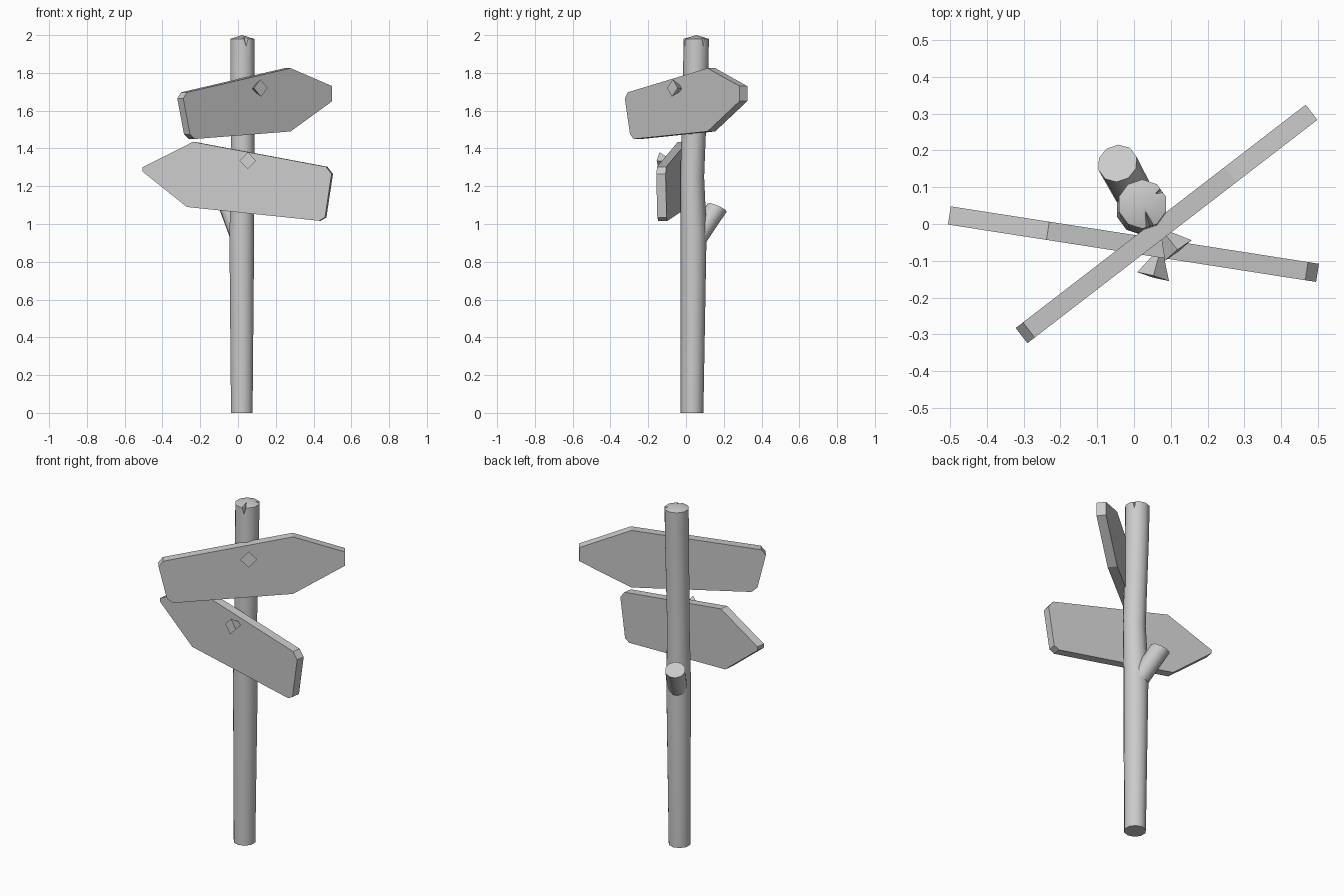
import bpy, bmesh, math
from mathutils import Vector

cube = bpy.data.objects.get("Cube")
if cube:
    bpy.data.objects.remove(cube, do_unlink=True)

wood = bpy.data.materials.new("grey_wood")
wood.use_nodes = True
GREY = (0.6, 0.6, 0.6, 1)
wood.diffuse_color = GREY
wood.node_tree.nodes["Principled BSDF"].inputs["Base Color"].default_value = GREY


def finish(bm, name):
    bmesh.ops.recalc_face_normals(bm, faces=bm.faces)
    mesh = bpy.data.meshes.new(name)
    bm.to_mesh(mesh)
    bm.free()
    mesh.materials.append(wood)
    obj = bpy.data.objects.new(name, mesh)
    bpy.context.collection.objects.link(obj)
    return obj


def smooth(obj):
    bpy.ops.object.select_all(action='DESELECT')
    obj.select_set(True)
    bpy.context.view_layer.objects.active = obj
    bpy.ops.object.shade_smooth_by_angle(angle=math.radians(42))


def tube(name, rings, sides, tip=None):
    """Loft rings of (centre, radius, normal); tip raises the end cap to a point."""
    bm = bmesh.new()
    loops = []
    for centre, radius, normal in rings:
        turn = Vector((0, 0, 1)).rotation_difference(Vector(normal))
        loops.append([bm.verts.new(Vector(centre) + turn @ Vector(
            (radius * math.cos(a), radius * math.sin(a), 0)))
            for a in (math.tau * (i + 0.5) / sides for i in range(sides))])
    for low, high in zip(loops, loops[1:]):
        for i in range(sides):
            j = (i + 1) % sides
            bm.faces.new((low[i], low[j], high[j], high[i]))
    bm.faces.new(loops[0])
    if tip:
        peak = bm.verts.new(tip)
        for i in range(sides):
            bm.faces.new((loops[-1][i], loops[-1][(i + 1) % sides], peak))
    else:
        bm.faces.new(loops[-1])
    return finish(bm, name)


def board(name, centre, along, thickness, outline):
    """Extrude an outline of (distance along the board, height)."""
    u = Vector((*along, 0)).normalized()
    n = Vector((u.y, -u.x, 0))
    bm = bmesh.new()
    front = [bm.verts.new(Vector((*centre, z)) + u * s + n * thickness / 2)
             for s, z in outline]
    face = bm.faces.new(front)
    made = bmesh.ops.extrude_face_region(bm, geom=[face], use_keep_orig=True)
    moved = [v for v in made["geom"] if isinstance(v, bmesh.types.BMVert)]
    bmesh.ops.translate(bm, verts=moved, vec=-n * thickness)
    return finish(bm, name)


def nail(name, head, point, side, half):
    """Four-sided spike with a flat diamond head facing outwards."""
    c, p = Vector(head), Vector(point)
    u = Vector(side).normalized()
    up = u.cross(p - c).normalized()
    bm = bmesh.new()
    ring = [bm.verts.new(c + d * half) for d in (u, up, -u, -up)]
    apex = bm.verts.new(p)
    bm.faces.new(ring)
    for i in range(4):
        bm.faces.new((ring[i], ring[(i + 1) % 4], apex))
    return finish(bm, name)


def notch(target, name, inner, outer, width, depth):
    """Cut a wedge that opens from the middle of the post top to its rim."""
    a, b = Vector((*inner, 2.02)), Vector((*outer, 2.02))
    w = Vector((-(b - a).y, (b - a).x, 0)).normalized() * width / 2
    bm = bmesh.new()
    v = [bm.verts.new(p) for p in (a, b + w, b - w, b - Vector((0, 0, depth)))]
    for ids in ((0, 1, 2), (0, 1, 3), (0, 2, 3), (1, 2, 3)):
        bm.faces.new([v[i] for i in ids])
    cutter = finish(bm, name)
    cutter.hide_render = True
    cutter.hide_set(True)
    mod = target.modifiers.new(name, 'BOOLEAN')
    mod.operation = 'DIFFERENCE'
    mod.solver = 'EXACT'
    mod.object = cutter
    bpy.context.view_layer.objects.active = target
    target.select_set(True)
    bpy.ops.object.modifier_apply(modifier=name)
    bpy.data.objects.remove(cutter, do_unlink=True)


# Slightly crooked post with two splits in its top
UP = (0, 0, 1)
post = tube("post", [
    ((0.02, 0.032, 0), 0.06, UP),
    ((0.02, 0.04, 0.96), 0.069, UP),
    ((0.026, 0.033, 1.25), 0.063, UP),
    ((0.023, 0.052, 1.83), 0.067, UP),
    ((0.023, 0.054, 1.98), 0.067, UP)], 10, tip=(0.022, 0.055, 2.0))
notch(post, "front_split", (0.025, 0.055), (0.05, -0.03), 0.06, 0.11)
notch(post, "side_split", (0.045, 0.075), (0.105, 0.108), 0.055, 0.16)
smooth(post)

# Cut-off branch stub
branch = tube("branch_stub", [
    ((0.02, 0.045, 0.905), 0.052, (-0.3, 0.53, 0.8)),
    ((-0.045, 0.165, 1.087), 0.055, (-0.2, 0.39, 0.9))], 10)
smooth(branch)

# Arrow boards
board("upper_board", (0.096, 0.006), (0.792, 0.61), 0.052, [
    (-0.507, 1.665), (-0.482, 1.697), (0.21, 1.825), (0.488, 1.73),
    (0.488, 1.65), (0.21, 1.49), (-0.43, 1.45), (-0.462, 1.475)])
board("lower_board", (0, -0.055), (0.988, -0.154), 0.05, [
    (-0.508, 1.30), (-0.508, 1.278), (-0.27, 1.09), (0.44, 1.017),
    (0.47, 1.035), (0.505, 1.265), (0.475, 1.303), (-0.237, 1.435)])

# Nails
nail("upper_nail", (0.12, -0.072, 1.72), (0.07, -0.01, 1.715), (0.79, 0.61, 0), 0.046)
nail("lower_nail", (0.052, -0.143, 1.335), (0.075, -0.06, 1.33), (0.96, -0.27, 0), 0.045)
